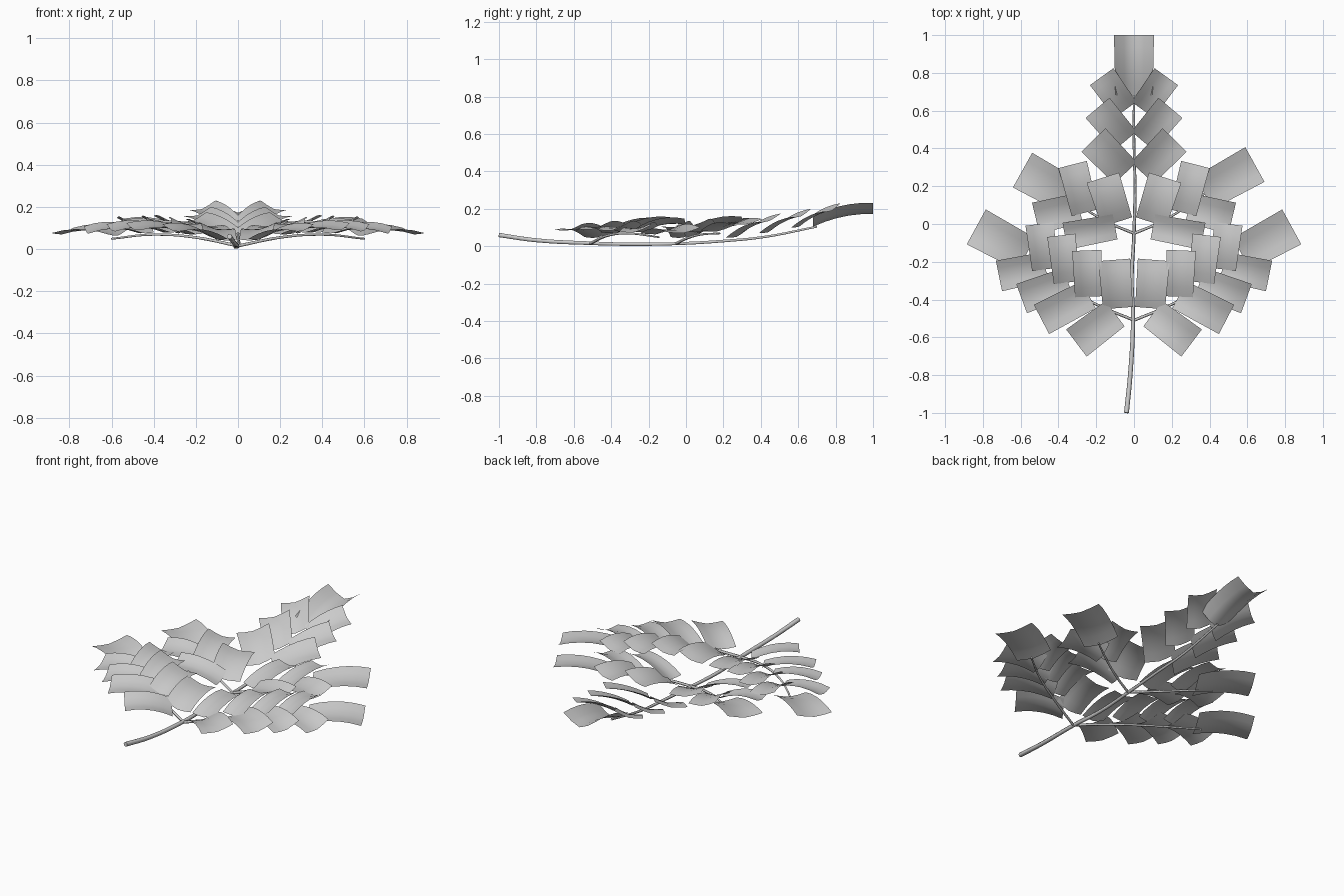
import bpy
from mathutils import Vector

if "Cube" in bpy.data.objects:
    bpy.data.objects.remove(bpy.data.objects["Cube"])


def stem(name, pts, r0, r1):
    cu = bpy.data.curves.new(name, 'CURVE')
    cu.dimensions = '3D'
    cu.bevel_depth = 1.0
    cu.bevel_resolution = 1
    cu.use_fill_caps = True
    cu.resolution_u = 5
    sp = cu.splines.new('BEZIER')
    sp.bezier_points.add(len(pts) - 1)
    for i, (bp, p) in enumerate(zip(sp.bezier_points, pts)):
        bp.co = p
        bp.handle_left_type = bp.handle_right_type = 'AUTO'
        bp.radius = r0 + (r1 - r0) * i / (len(pts) - 1)
    ob = bpy.data.objects.new(name, cu)
    bpy.context.collection.objects.link(ob)


def leaf(name, base, tip, width, fold, arch, roll=0.0, grow=(0, 1, 0)):
    """Square-ended leaf card, troughed across, arched along its length,
    and rolled so the edge towards the branch tip sits higher (shingled)."""
    b, t = Vector(base), Vector(tip)
    d = t - b
    side = d.cross(Vector((0, 0, 1))).normalized()
    if side.dot(Vector(grow)) < 0:
        roll = -roll
    nu, nv = 4, 5
    verts, faces = [], []
    for j in range(nv + 1):
        v = j / nv
        for i in range(nu + 1):
            u = 2 * i / nu - 1
            p = b + d * v + side * (u * width / 2 * (0.93 + 0.07 * v))
            p.z += fold * abs(u) ** 1.4 + arch * 4 * v * (1 - v) + roll * u
            verts.append(p)
    for j in range(nv):
        for i in range(nu):
            a = j * (nu + 1) + i
            faces.append((a, a + 1, a + nu + 2, a + nu + 1))
    me = bpy.data.meshes.new(name)
    me.from_pydata(verts, [], faces)
    me.shade_smooth()
    bpy.context.collection.objects.link(bpy.data.objects.new(name, me))


def branch_z(x):
    return 0.012 + 0.32 * x - 0.42 * x * x


# main stem
stem("main_stem", [(-0.04, -1, 0.06), (-0.02, -0.8, 0.032), (-0.005, -0.5, 0.016),
                   (-0.012, -0.3, 0.011), (0, -0.05, 0.014), (0.005, 0.2, 0.028),
                   (0, 0.42, 0.05), (0, 0.7, 0.105)], 0.013, 0.006)

# leaflets on the right: base x, y, tip x, y, tip z, width (first row ends the branch)
upper = [(0.37, 0.165, 0.64, 0.315, 0.115, 0.21),
         (0.26, 0.06, 0.325, 0.315, 0.125, 0.155),
         (0.09, 0.01, 0.165, 0.245, 0.11, 0.18),
         (0.29, 0.085, 0.52, 0.03, 0.105, 0.17),
         (0.1, -0.015, 0.365, -0.065, 0.10, 0.145)]
lower = [(0.57, -0.16, 0.835, -0.015, 0.07, 0.21),
         (0.47, -0.24, 0.50, 0.0, 0.115, 0.15),
         (0.355, -0.31, 0.385, -0.06, 0.12, 0.15),
         (0.24, -0.385, 0.25, -0.14, 0.115, 0.155),
         (0.085, -0.445, 0.105, -0.19, 0.09, 0.17),
         (0.47, -0.225, 0.715, -0.275, 0.075, 0.165),
         (0.35, -0.305, 0.595, -0.395, 0.085, 0.165),
         (0.24, -0.375, 0.49, -0.505, 0.09, 0.175),
         (0.1, -0.475, 0.305, -0.63, 0.085, 0.18)]

for tag, s in (("right", 1), ("left", -1)):
    # side branches
    for lab, y0, pts in (("lower", -0.51, [(0.2, -0.425), (0.4, -0.31), (0.6, -0.145)]),
                         ("upper", -0.05, [(0.13, 0.005), (0.26, 0.08), (0.4, 0.18)])):
        path = [(0, y0, 0.015)] + [(s * x, y, branch_z(x) - 0.004) for x, y in pts]
        stem(f"{lab}_branch_{tag}", path, 0.008, 0.005)
    # leaflets along the side branches
    for lab, rows in (("upper", upper), ("lower", lower)):
        for k, (bx, by, tx, ty, tz, w) in enumerate(rows):
            # the upper left end leaflet sits slightly further in
            dx, dy = (0.05, -0.03) if (lab, k, s) == ("upper", 0, -1) else (0, 0)
            leaf(f"{lab}_leaf_{tag}_{k}", (s * bx + dx, by + dy, branch_z(bx) + 0.006),
                 (s * tx + dx, ty + dy, tz), w, 0.018, 0.022,
                 0.015 if k else 0.012, (s * 0.85, 0.5, 0))
    # paired leaflets near the tip of the main stem
    for k, (y, z) in enumerate(((0.245, 0.05), (0.415, 0.075), (0.58, 0.105))):
        leaf(f"top_leaf_{tag}_{k}", (s * 0.045, y + 0.025, z),
             (s * (0.215 - 0.022 * k), y + 0.2, z + 0.085), 0.178 - 0.012 * k,
             0.018, 0.015, 0.022)

# end leaf
leaf("end_leaf", (0, 0.68, 0.105), (0, 1.0, 0.172), 0.212, 0.06, 0.02)
